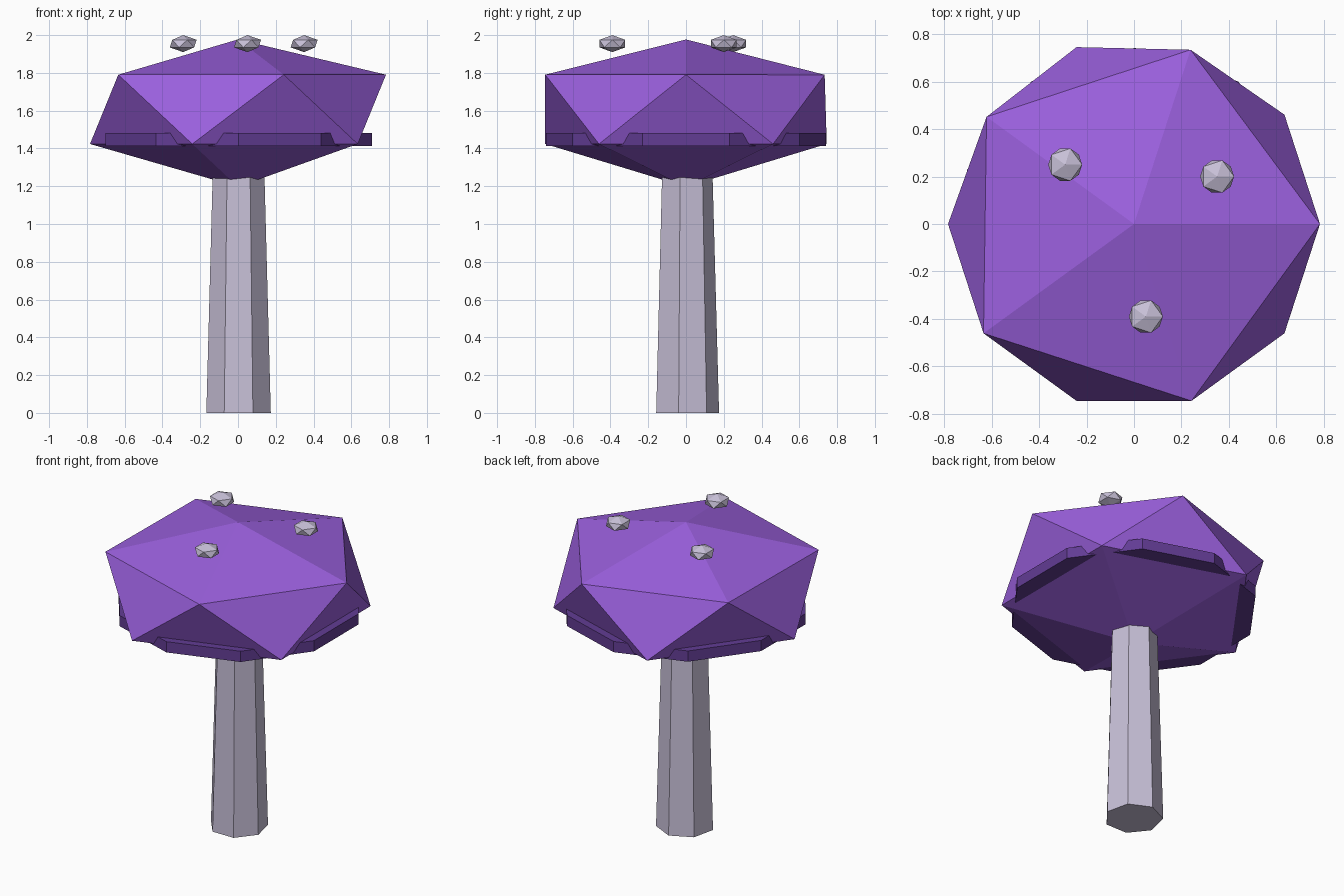
import bpy
from mathutils import Vector

cube = bpy.data.objects.get("Cube")
if cube:
    bpy.data.objects.remove(cube, do_unlink=True)


def srgb(*rgb):
    return tuple(((c / 255 + 0.055) / 1.055) ** 2.4 for c in rgb) + (1.0,)


def material(name, color):
    mat = bpy.data.materials.new(name)
    mat.use_nodes = True
    mat.diffuse_color = color
    node = next(n for n in mat.node_tree.nodes if n.type == 'BSDF_PRINCIPLED')
    node.inputs["Base Color"].default_value = color
    return mat


purple = material("cap purple", srgb(155, 96, 222))
dark_purple = material("rim dark purple", srgb(98, 60, 148))
pale = material("pale lavender grey", srgb(200, 192, 216))


def finish(name, mat):
    obj = bpy.context.object
    obj.name = name
    obj.data.name = name
    obj.data.materials.append(mat)
    return obj


def gem(name, center, radius, height, mat):
    """Faceted twenty-sided ball, squashed to a half height."""
    bpy.ops.mesh.primitive_ico_sphere_add(subdivisions=1, radius=1, location=center)
    obj = finish(name, mat)
    for v in obj.data.vertices:
        v.co = Vector((v.co.x * radius, v.co.y * radius, v.co.z * height))
    return obj


# Seven-sided tapered stem, its top hidden in the cap
bpy.ops.mesh.primitive_cone_add(vertices=7, radius1=0.175, radius2=0.14,
                                depth=1.28, location=(0.003, 0, 0.64))
finish("stem", pale)

# Ten-sided rim under the cap
bpy.ops.mesh.primitive_cylinder_add(vertices=10, radius=0.742, depth=0.07,
                                    location=(0.003, 0, 1.447))
finish("cap_rim", dark_purple)

# Faceted cap with a slightly flattened, uneven top
cap = gem("cap", (0, 0, 1.607), 0.876, 0.41, purple)
for v in cap.data.vertices:
    if v.co.z > 0.3:
        v.co.z = 0.37
    elif v.co.z > 0 and v.co.y > 0.1:
        v.co *= 0.98 if v.co.x < 0 else 0.985
        v.co.z = 0.183

# Three floating spots
for i, (x, y) in enumerate([(0.05, -0.39), (0.35, 0.2), (-0.29, 0.25)]):
    gem(f"spot_{i + 1}", (x, y, 1.955), 0.08, 0.045, pale)
